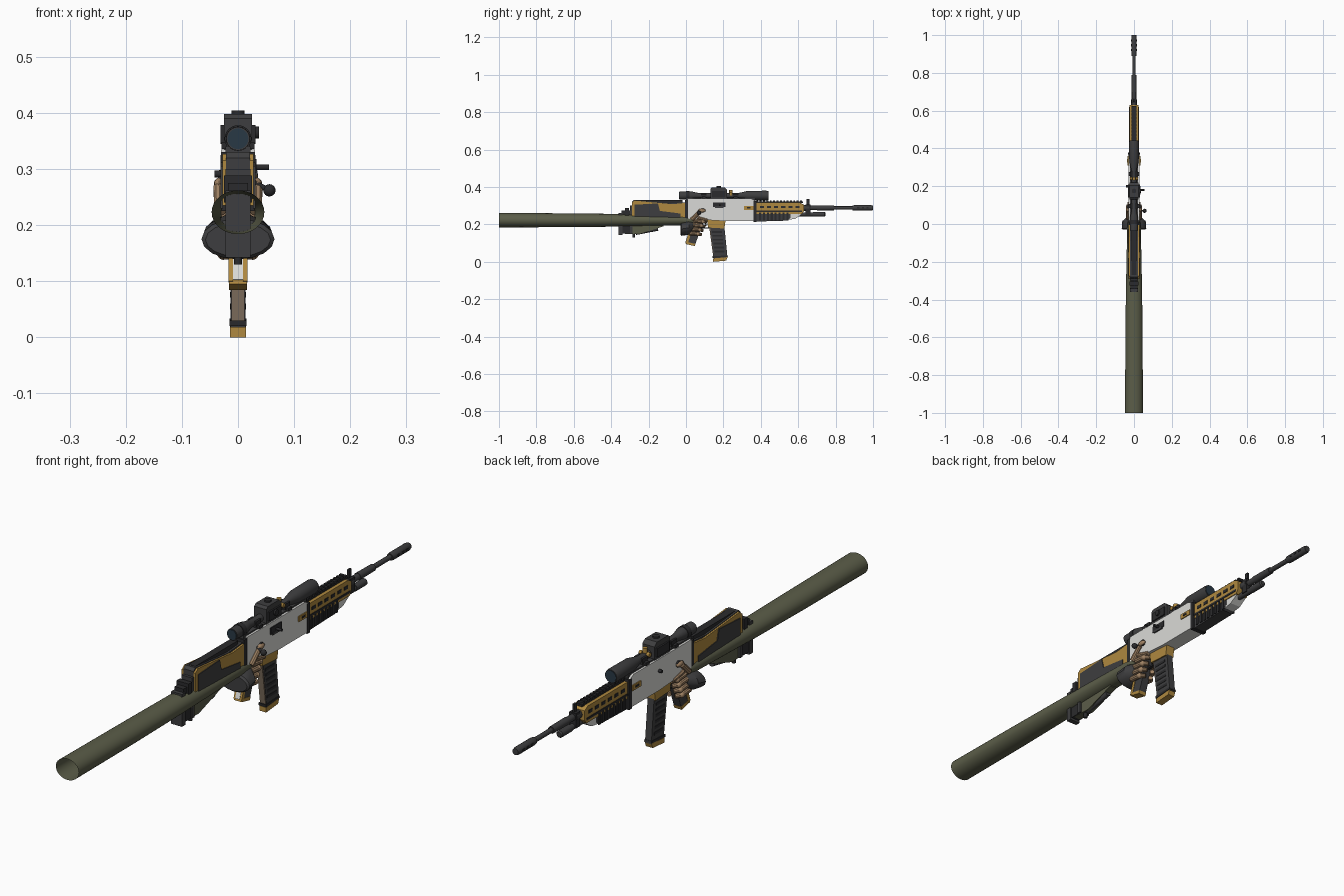
import bpy, bmesh, math
from mathutils import Vector

COLOURS = {
    "gold": (0.43, 0.25, 0.05), "white": (0.70, 0.70, 0.68), "charcoal": (0.048, 0.048, 0.05),
    "black": (0.024, 0.024, 0.026), "olive": (0.105, 0.11, 0.066), "skin": (0.36, 0.23, 0.13),
    "taupe": (0.22, 0.165, 0.115), "lens blue": (0.022, 0.04, 0.06),
}
MATS = {}
for key, c in COLOURS.items():
    MATS[key] = bpy.data.materials.new(key)
    MATS[key].diffuse_color = (*c, 1)


def finish(name, bm, mat, mirror=False, smooth=False):
    bmesh.ops.recalc_face_normals(bm, faces=bm.faces)
    me = bpy.data.meshes.new(name)
    bm.to_mesh(me)
    bm.free()
    ob = bpy.data.objects.new(name, me)
    bpy.context.collection.objects.link(ob)
    me.materials.append(MATS[mat])
    if mirror:
        ob.modifiers.new("mirror", 'MIRROR')
    if smooth:
        bpy.ops.object.select_all(action='DESELECT')
        ob.select_set(True)
        bpy.context.view_layer.objects.active = ob
        bpy.ops.object.shade_smooth_by_angle(angle=math.radians(35))
    return ob


def plate(name, mat, x0, x1, pts, mirror=False):
    """Side profile of (y, z) points, extruded from x0 to x1."""
    bm = bmesh.new()
    face = bm.faces.new([bm.verts.new((x0, y, z)) for y, z in pts])
    ext = bmesh.ops.extrude_face_region(bm, geom=[face])
    bmesh.ops.translate(bm, vec=(x1 - x0, 0, 0),
                        verts=[v for v in ext["geom"] if isinstance(v, bmesh.types.BMVert)])
    return finish(name, bm, mat, mirror)


def box(name, mat, x0, x1, y0, y1, z0, z1, mirror=False):
    return plate(name, mat, x0, x1, [(y0, z0), (y1, z0), (y1, z1), (y0, z1)], mirror)


def turned(name, mat, rings, x=0, sides=20, caps=True):
    """Rings of (y, centre z, x radius, z radius) joined along y."""
    bm = bmesh.new()
    loops = []
    for y, z, rx, rz in rings:
        loops.append([bm.verts.new((x + rx * math.cos(a), y, z + rz * math.sin(a)))
                      for a in (2 * math.pi * i / sides for i in range(sides))])
    for a, b in zip(loops, loops[1:]):
        for i in range(sides):
            j = (i + 1) % sides
            bm.faces.new((a[i], a[j], b[j], b[i]))
    if caps:
        bm.faces.new(loops[0])
        bm.faces.new(loops[-1])
    return finish(name, bm, mat, smooth=True)


def rod(name, mat, a, b, r0, r1=None, sides=12, mirror=False):
    """Cylinder or cone between two points."""
    a, b = Vector(a), Vector(b)
    bm = bmesh.new()
    bmesh.ops.create_cone(bm, cap_ends=True, segments=sides, radius1=r0,
                          radius2=r0 if r1 is None else r1, depth=(b - a).length)
    bm.transform((b - a).to_track_quat('Z', 'Y').to_matrix().to_4x4())
    bmesh.ops.translate(bm, vec=(a + b) / 2, verts=bm.verts)
    return finish(name, bm, mat, mirror, True)


def ball(name, mat, c, r, mirror=False):
    bm = bmesh.new()
    bmesh.ops.create_uvsphere(bm, u_segments=12, v_segments=8, radius=1)
    bmesh.ops.scale(bm, vec=r, verts=bm.verts)
    bmesh.ops.translate(bm, vec=c, verts=bm.verts)
    return finish(name, bm, mat, mirror, True)


# Open sleeve around the stock
turned("sleeve", "olive", [(-1, .223, .047, .039), (-.66, .222, .046, .037), (-.36, .222, .043, .034),
                           (-.02, .222, .036, .027), (.04, .220, .030, .022)], sides=32, caps=False)

# Stock: core, gold side shells, dark side inlays
plate("stock_core", "charcoal", -.021, .021,
      [(-.29, .20), (.02, .225), (.02, .32), (-.09, .312), (-.28, .33), (-.29, .32)])
plate("stock_shell", "gold", .015, .028,
      [(-.29, .235), (.0, .235), (.0, .315), (-.07, .308), (-.275, .327), (-.29, .315)], True)
plate("stock_inlay", "charcoal", .027, .031,
      [(-.275, .23), (-.03, .23), (-.03, .258), (-.14, .272), (-.15, .312), (-.275, .305)], True)
box("cheek_rest", "black", -.014, .014, -.27, -.02, .31, .33)
box("stock_hinge", "black", -.029, .029, -.005, .02, .225, .33)
# Butt pad and lower brace
box("butt_pad", "charcoal", -.022, .022, -.36, -.34, .142, .262)
box("butt_spacer", "black", -.018, .018, -.345, -.30, .15, .275)
box("butt_clamp", "black", -.025, .025, -.325, -.305, .24, .288)
box("butt_plate", "charcoal", -.022, .022, -.30, -.285, .15, .30)
plate("stock_brace", "olive", -.014, .014, [(-.33, .15), (-.25, .147), (-.12, .19), (-.12, .21), (-.33, .21)])
rod("brace_rod", "charcoal", (0, -.27, .155), (0, -.15, .178), .012)
rod("sling_stud", "black", (0, -.28, .13), (0, -.28, .16), .007)

# Receiver
plate("receiver", "white", -.03, .03, [(.012, .23), (.20, .218), (.37, .218), (.37, .325), (.35, .335), (.012, .335)])
box("receiver_top", "charcoal", -.022, .022, .0, .37, .325, .34)
box("front_collar", "black", -.031, .031, .362, .378, .213, .325)
box("ejection_port", "black", .029, .033, .145, .21, .293, .318)
box("port_cover", "charcoal", .029, .035, .155, .20, .288, .297)
box("receiver_tab", "gold", .029, .034, .31, .36, .278, .298, True)
box("receiver_tab_slot", "black", .033, .036, .325, .345, .285, .292, True)
rod("selector", "black", (.028, .09, .275), (.036, .09, .275), .012, mirror=True)
rod("charging_handle", "black", (.025, .18, .303), (.055, .18, .303), .005)
rod("bolt_handle", "black", (.025, .07, .277), (.055, .07, .262), .005)
ball("bolt_knob", "black", (.056, .07, .262), (.011, .011, .011))
rod("left_knob", "black", (-.028, .2, .291), (-.042, .2, .291), .006)

# Handguard: gold upper with slots, dark ribbed lower, white nose
plate("handguard", "gold", -.025, .025, [(.375, .255), (.62, .255), (.63, .27), (.63, .305), (.61, .316), (.375, .316)])
plate("handguard_lower", "charcoal", -.023, .023, [(.375, .215), (.54, .22), (.56, .235), (.56, .277), (.375, .277)])
plate("handguard_nose", "white", -.022, .022, [(.55, .225), (.585, .23), (.615, .25), (.615, .262), (.55, .262)])
box("handguard_band", "black", -.027, .027, .375, .62, .266, .274)
for i in range(8):
    y = .39 + i * .021
    box("grip_rib", "black", .022, .027, y, y + .011, .222, .264, True)
for i in range(6):
    y = .395 + i * .038
    box("vent_slot", "black", .0245, .027, y, y + .022, .287, .299, True)
box("top_rail", "black", -.012, .012, .37, .625, .314, .321)
for i in range(14):
    y = .376 + i * .018
    box("rail_tooth", "black", -.013, .013, y, y + .010, .32, .328)

# Barrel, gas tube, muzzle and front sight
turned("barrel", "charcoal", [(y, .288, r, r) for y, r in [
    (.6, .016), (.66, .016), (.66, .012), (.70, .012), (.70, .014), (.79, .013), (.79, .009),
    (.89, .009), (.89, .013), (.90, .0145), (.99, .0145), (1, .012)]], sides=16)
for y in (.915, .94, .965):
    box("muzzle_slot", "black", -.0155, .0155, y, y + .012, .284, .292)
turned("lower_tube", "charcoal", [(y, .254, r, r) for y, r in [
    (.56, .011), (.68, .011), (.68, .013), (.74, .013), (.745, .009)]], sides=14)
box("barrel_clamp", "black", -.014, .014, .64, .665, .25, .305)
box("front_sight", "black", -.004, .004, .645, .66, .30, .335)

# Scope
turned("scope", "charcoal", [(y, .354, r, r) for y, r in [
    (-.035, .021), (.03, .022), (.05, .017), (.07, .0135), (.28, .0135), (.33, .025), (.43, .026), (.44, .024)]],
    sides=24)
for y0, y1, r in ((-.037, -.034, .0185), (.439, .442, .022)):
    turned("lens", "lens blue", [(y0, .354, r, r), (y1, .354, r, r)], sides=24)
turned("eyepiece_ring", "black", [(.0, .354, .024, .024), (.02, .354, .024, .024)], sides=24)
plate("scope_housing", "charcoal", -.025, .025,
      [(.13, .335), (.22, .335), (.22, .385), (.205, .398), (.14, .398), (.13, .39)])
box("housing_side", "black", .02, .031, .14, .21, .345, .378, True)
rod("elevation_cap", "black", (0, .175, .395), (0, .175, .404), .012, sides=16)
rod("side_turret", "black", (.028, .175, .365), (.037, .175, .365), .011, sides=16)
rod("gold_dial", "gold", (0, .24, .36), (0, .24, .385), .009, sides=14)
rod("side_dial", "gold", (.01, .24, .362), (.021, .24, .362), .008, mirror=True)
for y in (.08, .25):
    box("scope_mount", "black", -.018, .018, y, y + .03, .33, .362)
    box("mount_clamp", "black", .016, .029, y + .005, y + .025, .336, .348, True)

# Magazine and well
plate("magazine_well", "gold", -.018, .018, [(.112, .225), (.118, .183), (.205, .178), (.212, .225)])
plate("magazine", "charcoal", -.013, .013, [(.128, .19), (.15, .015), (.222, .022), (.205, .19)])
plate("magazine_spine", "taupe", -.0115, .0115, [(.124, .185), (.146, .025), (.153, .025), (.131, .185)])
plate("magazine_base", "gold", -.014, .014, [(.145, .0), (.215, .006), (.222, .025), (.145, .018)])
plate("magazine_band", "black", -.015, .015, [(.143, .02), (.224, .026), (.222, .034), (.142, .03)])
for i in range(6):
    z = .05 + i * .021
    y = .149 - (z - .03) * .125
    box("magazine_rib", "black", .0125, .0145, y + .006, y + .06, z, z + .010, True)

# Pistol grip and trigger guard
plate("pistol_grip", "charcoal", -.015, .015, [(.045, .225), (.0, .10), (.048, .09), (.098, .225)])
plate("grip_edge", "gold", .009, .0165, [(.025, .185), (-.003, .10), (.010, .098), (.038, .185)], True)
plate("grip_backstrap", "white", -.009, .009, [(.024, .185), (-.004, .103), (.01, .101), (.035, .185)])
plate("grip_base", "gold", -.016, .016, [(-.002, .095), (.047, .084), (.051, .096), (.002, .106)])
box("trigger_guard", "black", -.006, .006, .07, .13, .178, .184)
plate("trigger", "black", -.004, .004, [(.098, .225), (.105, .19), (.111, .19), (.110, .225)])

# Gloved hand: cuff, palm, thumb and curled fingers on both sides
turned("glove_cuff", "charcoal", [(-.03, .174, .058, .030), (-.024, .175, .065, .036),
                                  (.015, .182, .062, .038), (.04, .188, .035, .030)], sides=16)
ball("palm", "skin", (0, .045, .195), (.030, .030, .036))
for i in range(4):
    z = .215 - i * .022
    y = .09 - i * .009
    rod("finger", "skin", (.026, y - .045, z + .004), (.026, y, z), .011, .010, 10, True)
    rod("fingertip", "skin", (.026, y, z), (.012, y + .018, z - .003), .010, .008, 10, True)
    ball("knuckle", "skin", (.026, y, z), (.011, .011, .011), True)
rod("thumb", "skin", (.032, .03, .225), (.034, .075, .268), .011, .010, 10, True)
ball("thumb_tip", "skin", (.034, .085, .274), (.009, .020, .010), True)
rod("index_finger", "skin", (.028, .06, .235), (.026, .115, .222), .010, .008, 10, True)
